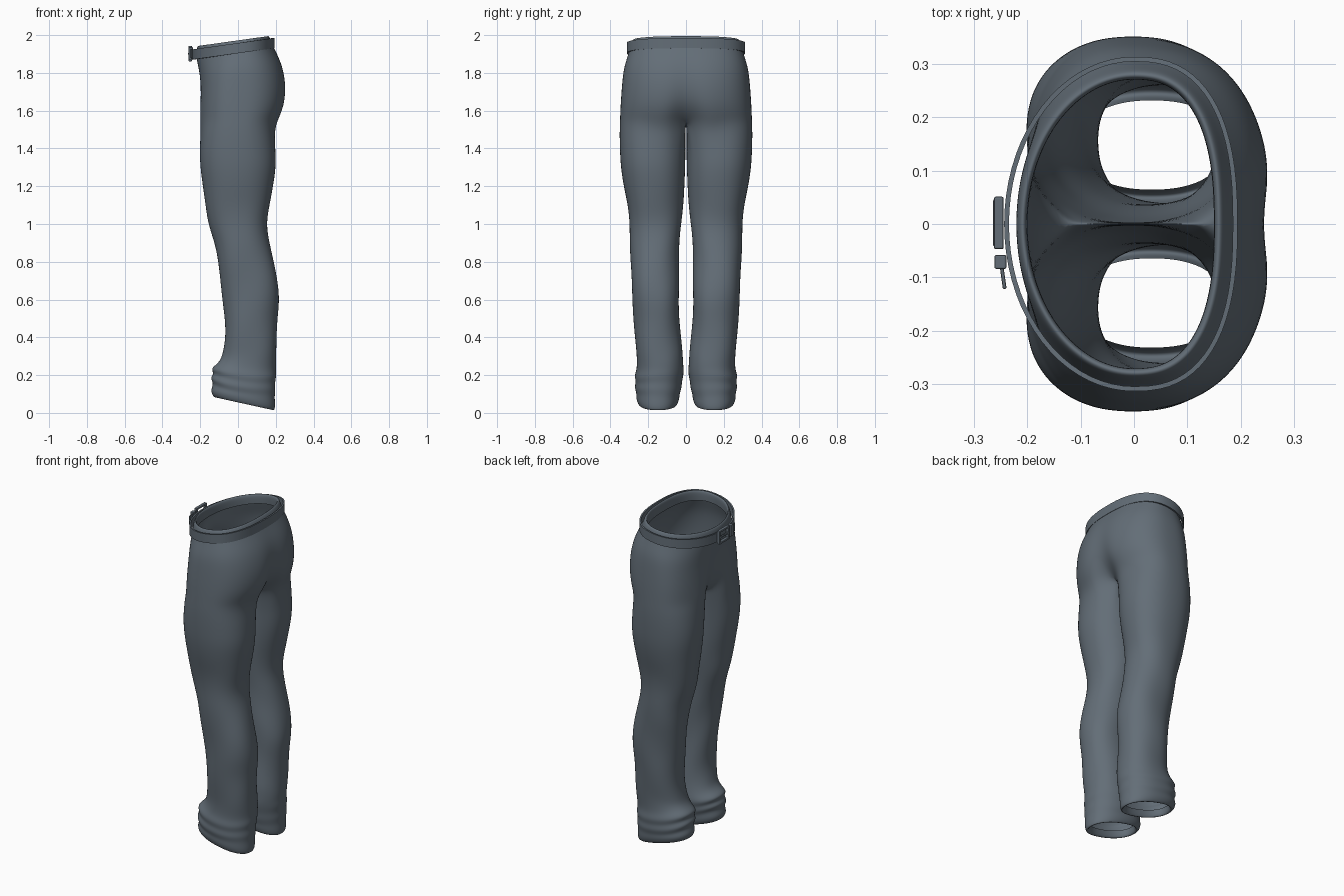
import bpy, bmesh, math
from mathutils import Vector

if "Cube" in bpy.data.objects:
    bpy.data.objects.remove(bpy.data.objects["Cube"])

cloth = bpy.data.materials.new("slate cloth")
cloth.diffuse_color = (0.125, 0.155, 0.185, 1)
cloth.use_nodes = True
cloth.node_tree.nodes["Principled BSDF"].inputs["Base Color"].default_value = cloth.diffuse_color


def make(name, bm, smooth=True):
    bmesh.ops.recalc_face_normals(bm, faces=bm.faces[:])
    me = bpy.data.meshes.new(name)
    bm.to_mesh(me)
    bm.free()
    me.materials.append(cloth)
    for p in me.polygons:
        p.use_smooth = smooth
    ob = bpy.data.objects.new(name, me)
    bpy.context.collection.objects.link(ob)
    return ob


def sup(v, n):
    return math.copysign(abs(v) ** (2 / n), v)


def hip_point(t, xf, xb, yo, nf, nb, cleft):
    """Point on the hip outline, t = pi at the front (-x), 0 at the back."""
    c, s = math.cos(t), math.sin(t)
    n, r = (nb, xb) if c > 0 else (nf, xf)
    x, y = r * sup(c, n), yo * sup(s, n)
    return x - math.copysign(cleft * math.exp(-(y / 0.06) ** 2), c), y


# ---- trousers: half the body lofted, then mirrored ----
# z, front depth, back depth, side, front roundness, seam depth
HIPS = [(1.915, .200, .150, .272, 2.0, 0), (1.965, .200, .150, .270, 2.0, 0),
        (1.975, .209, .158, .279, 2.0, 0), (1.968, .217, .167, .288, 2.0, 0),
        (1.930, .223, .180, .297, 2.0, 0), (1.88, .218, .207, .312, 2.1, .002),
        (1.82, .209, .239, .331, 2.3, .006), (1.74, .203, .259, .339, 2.5, .014),
        (1.66, .205, .258, .345, 2.6, .03), (1.60, .208, .244, .348, 2.6, .055),
        (1.55, .210, .222, .350, 2.6, .085)]
# z, front x, back x, outer y, inner y
LEGS = [(1.50, -.210, .207, .352, .003), (1.44, -.208, .203, .352, .003),
        (1.38, -.206, .202, .350, .003), (1.30, -.201, .202, .346, .004),
        (1.20, -.187, .187, .331, .008), (1.10, -.172, .168, .311, .016),
        (1.00, -.157, .152, .297, .025), (.90, -.124, .166, .297, .034),
        (.80, -.107, .188, .295, .038), (.70, -.092, .212, .289, .038),
        (.60, -.082, .223, .283, .037), (.50, -.072, .207, .278, .035),
        (.40, -.067, .203, .273, .028), (.32, -.078, .205, .264, .020),
        (.27, -.092, .203, .260, .015), (.235, -.115, .201, .263, .012),
        (.205, -.146, .204, .274, .014), (.175, -.126, .196, .265, .022),
        (.145, -.150, .200, .274, .022), (.115, -.128, .194, .262, .034),
        (.08, -.148, .198, .266, .034), (.045, -.130, .194, .252, .046),
        (.05, -.112, .178, .238, .058), (.09, -.105, .172, .232, .064)]
BLEND = {1.50: .65, 1.44: .35, 1.38: .12}
M, K, TH = 22, 9, math.radians(50)


def tilt(x, z, level):
    up = max(0, min(1, (level - 1.7) / .22)) * .14 * x
    low = -max(0, min(1, (.32 - level) / .22)) * .22 * (x - .03)
    return z + up + low


bm = bmesh.new()
rings = []
for z, xf, xb, yo, nf, cl in HIPS:
    row = []
    for k in range(M + 1):
        x, y = hip_point(math.pi * (1 - k / M), xf, xb, yo, nf, 2.5, cl)
        row.append(bm.verts.new((x, 0 if k in (0, M) else y, tilt(x, z, z))))
    rings.append(row)
for a, b in zip(rings, rings[1:]):
    for k in range(M):
        bm.faces.new((a[k], a[k + 1], b[k + 1], b[k]))

# crotch seam closes the last hip row into a leg ring
last = rings[-1]
f, b = last[0].co, last[M].co
seam = []
for i in range(1, K):
    u = i / K
    seam.append(bm.verts.new((b.x + (f.x - b.x) * u, 0, 1.55 - .025 * math.sin(math.pi * u))))
prev = last + seam

for z, x0, x1, yo, yi in LEGS:
    w = BLEND.get(z, 0)
    cx, rx, cy, ry = (x0 + x1) / 2, (x1 - x0) / 2, (yo + yi) / 2, (yo - yi) / 2
    row = []
    for k in range(M + K):
        if k <= M:
            a = math.pi + TH - (math.pi + 2 * TH) * k / M
            h = hip_point(math.pi * (1 - k / M), .210, .207, .352, 2.6, 2.5, .085)
        else:
            u = (k - M) / K
            a = -TH - (math.pi - 2 * TH) * u
            h = (.122 - .247 * u, 0)
        x = cx + rx * sup(math.cos(a), 2.25)
        y = cy + ry * sup(math.sin(a), 2.25)
        x, y = x + (h[0] - x) * w, max(.003, y + (h[1] - y) * w)
        # slanting folds that gather toward the cuff
        fold = .010 * math.sin(2 * a + 9 * z) if .1 < z < .3 else 0
        soft = .003 * math.sin(3 * a + 17 * z) if .3 < z < 1.2 else 0
        x += soft * math.cos(a)
        y = max(.003, y + soft * math.sin(a))
        row.append(bm.verts.new((x, y, tilt(x, z, z) + fold)))
    n = M + K
    for k in range(n):
        j = (k + 1) % n
        bm.faces.new((prev[k], prev[j], row[j], row[k]))
    prev = row

trousers = make("trousers", bm)
mir = trousers.modifiers.new("mirror", 'MIRROR')
mir.use_axis = (False, True, False)
mir.merge_threshold = .0005
sub = trousers.modifiers.new("smooth", 'SUBSURF')
sub.levels = sub.render_levels = 2


# ---- belt: flat strap following the waist, standing off at the front ----
def belt_z(x):
    return 1.931 + .145 * x


bm = bmesh.new()
N, loops = 72, []
for i in range(N):
    t = 2 * math.pi * i / N
    x, y = hip_point(t, .234, .185, .304, 2.0, 2.5, 0)
    out = Vector((x / .05, y / .09, 0)).normalized() * .009
    z = belt_z(x)
    loops.append([bm.verts.new((x + out.x * o, y + out.y * o, z + d))
                  for o, d in ((0, -.027), (1, -.027), (1, .027), (0, .027))])
for i in range(N):
    a, b = loops[i], loops[(i + 1) % N]
    for k in range(4):
        bm.faces.new((a[k], a[(k + 1) % 4], b[(k + 1) % 4], b[k]))
belt = make("belt", bm)
bpy.context.view_layer.objects.active = belt
belt.select_set(True)
bpy.ops.object.shade_smooth_by_angle(angle=math.radians(35))


# ---- buckle, keeper loop and strap end ----
def box(name, centre, size, rot=(0, 0, 0)):
    bm = bmesh.new()
    bmesh.ops.create_cube(bm, size=1)
    for v in bm.verts:
        v.co = Vector(v.co) * Vector(size)
    ob = make(name, bm, False)
    ob.location, ob.rotation_euler = centre, rot
    bev = ob.modifiers.new("bevel", 'BEVEL')
    bev.width, bev.segments = .003, 2
    return ob


BX, BZ = -.253, 1.902
for s in (-1, 1):
    box("buckle_bar", (BX, .002, BZ + s * .035), (.018, .098, .012))
    box("buckle_side", (BX, .002 + s * .043, BZ), (.018, .012, .080))
box("buckle_prong", (BX - .006, .002, BZ), (.010, .088, .010))
box("keeper_loop", (-.250, -.071, BZ), (.022, .026, .068))
box("strap_end", (-.246, -.092, BZ), (.007, .060, .050), (0, 0, math.radians(8)))
